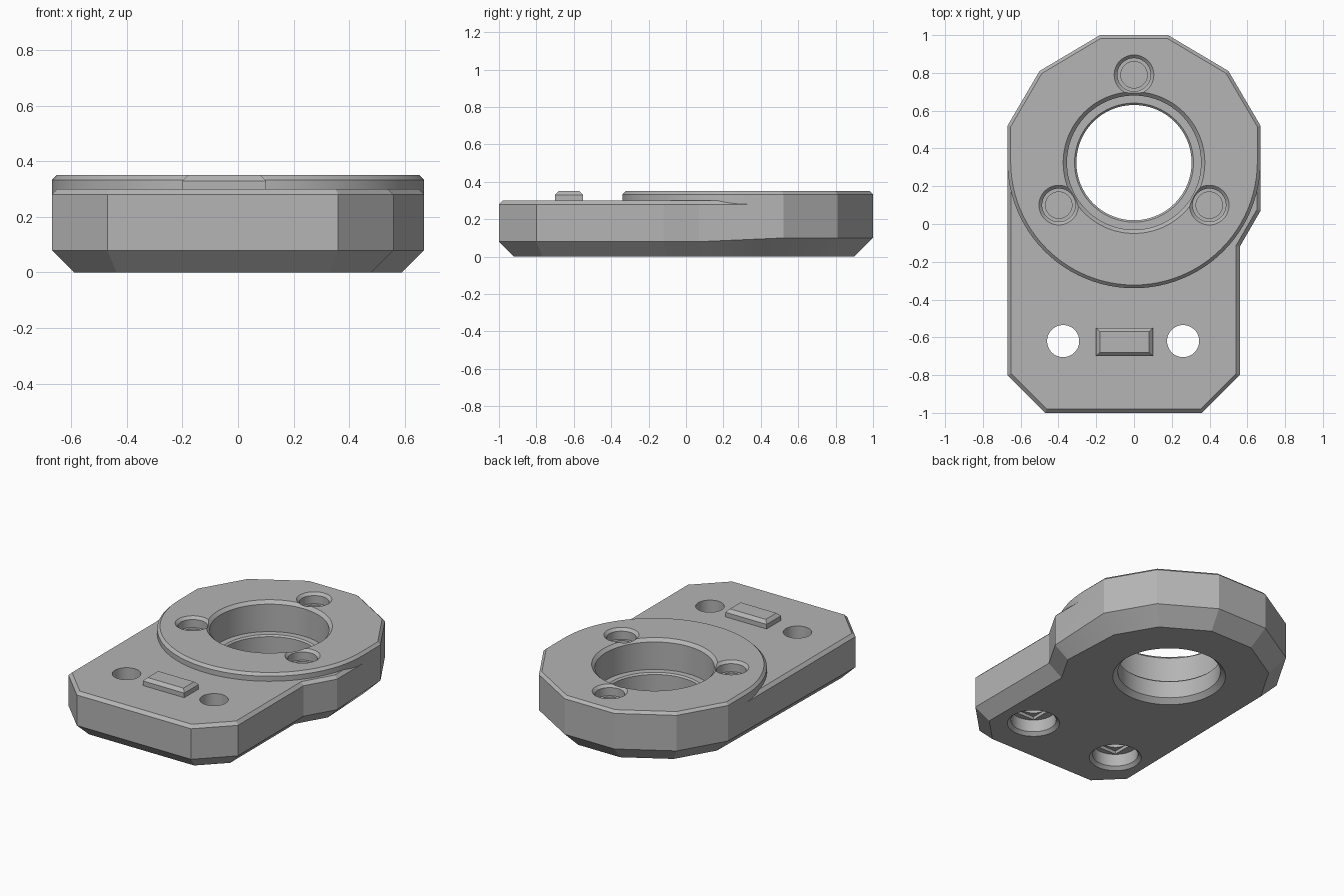
import bpy, bmesh, math
from mathutils import Vector

cube = bpy.data.objects.get("Cube")
if cube:
    bpy.data.objects.remove(cube, do_unlink=True)

GREY = (0.46, 0.46, 0.46, 1)
mat = bpy.data.materials.new("plain grey")
mat.use_nodes = True
mat.diffuse_color = GREY
mat.node_tree.nodes["Principled BSDF"].inputs["Base Color"].default_value = GREY


def loft(name, rings):
    """Closed solid through rings of 3D points with equal counts."""
    bm = bmesh.new()
    loops = [[bm.verts.new(p) for p in ring] for ring in rings]
    n = len(loops[0])
    for a, b in zip(loops, loops[1:]):
        for i in range(n):
            j = (i + 1) % n
            bm.faces.new((a[i], a[j], b[j], b[i]))
    bm.faces.new(loops[0][::-1])
    bm.faces.new(loops[-1])
    bmesh.ops.recalc_face_normals(bm, faces=bm.faces)
    mesh = bpy.data.meshes.new(name)
    bm.to_mesh(mesh)
    bm.free()
    mesh.materials.append(mat)
    ob = bpy.data.objects.new(name, mesh)
    bpy.context.collection.objects.link(ob)
    return ob


def inset(points, depth, z):
    """Mitred inward offset of a counter-clockwise outline; depth and z are functions of y."""
    ring = []
    for i, p in enumerate(points):
        p = Vector(p)
        a = (p - Vector(points[i - 1])).normalized()
        b = (Vector(points[(i + 1) % len(points)]) - p).normalized()
        na, nb = Vector((-a.y, a.x)), Vector((-b.y, b.x))
        q = p + (na + nb) * depth(p.y) / (1 + na.dot(nb))
        ring.append((q.x, q.y, z(p.y)))
    return ring


def turned(name, x, y, profile, sides=64):
    """Round solid from (radius, height) steps."""
    turns = [math.tau * i / sides for i in range(sides)]
    return loft(name, [[(x + r * math.cos(t), y + r * math.sin(t), z) for t in turns]
                       for r, z in profile])


def combine(target, tool, operation):
    mod = target.modifiers.new(operation.lower(), "BOOLEAN")
    mod.operation = operation
    mod.solver = "EXACT"
    mod.object = tool
    bpy.context.view_layer.objects.active = target
    bpy.ops.object.modifier_apply(modifier=mod.name)
    bpy.data.objects.remove(tool, do_unlink=True)


def level(value):
    return lambda y: value


CENTRE, RADIUS = 0.33, 0.67
SHOULDER, PLATE_TOP, DISC_TOP = 0.28, 0.30, 0.35

# Base plate with a faceted back and clipped front corners
back = [(0.67, 0.52), (0.5, 0.81), (0.18, 1), (-0.18, 1), (-0.5, 0.81), (-0.67, 0.52)]
outline = [(-0.47, -1), (0.36, -1), (0.56, -0.8), (0.56, -0.12), (0.67, 0.07)]
outline += back + [(-0.67, -0.8)]


def base_chamfer(y):
    return 0.10 if y > 0.5 else 0.08


plate = loft("mounting_plate", [
    inset(outline, base_chamfer, level(0)),
    inset(outline, level(0), base_chamfer),
    inset(outline, level(0), level(SHOULDER)),
    inset(outline, level(0.02), level(PLATE_TOP))])

# Raised disc: round in front, faceted behind
arc = [(RADIUS * math.cos(t), CENTRE + RADIUS * math.sin(t))
       for t in (math.pi * (1 + i / 48) for i in range(49))]
disc_outline = arc + back
disc = loft("raised_disc", [
    inset(disc_outline, level(0), level(SHOULDER)),
    inset(disc_outline, level(0), level(DISC_TOP - 0.017)),
    inset(disc_outline, level(0.017), level(DISC_TOP))])
combine(plate, disc, "UNION")

# Locating key on the front deck
key_outline = [(-0.2, -0.7), (0.1, -0.7), (0.1, -0.55), (-0.2, -0.55)]
key = loft("locating_key", [
    inset(key_outline, level(0), level(0.25)),
    inset(key_outline, level(0), level(0.33)),
    inset(key_outline, level(0.02), level(DISC_TOP))])
combine(plate, key, "UNION")

# Central stepped bore
bore = turned("bore_cutter", 0, CENTRE - 0.005, [
    (0.355, -0.02), (0.305, 0.03), (0.305, 0.14), (0.315, 0.15),
    (0.355, 0.15), (0.355, 0.33), (0.395, 0.37)], 96)
combine(plate, bore, "DIFFERENCE")

# Three blind screw pockets around the bore
for angle in (90, 210, 330):
    t = math.radians(angle)
    pocket = turned("pocket_cutter", 0.46 * math.cos(t), CENTRE + 0.46 * math.sin(t), [
        (0.07, 0.2), (0.07, 0.28), (0.088, 0.28), (0.088, 0.333), (0.125, 0.37)], 48)
    combine(plate, pocket, "DIFFERENCE")

# Two through holes, counterbored from below with a bridging slot
for x in (-0.375, 0.26):
    y = -0.62
    hole = turned("hole_cutter", x, y, [
        (0.175, -0.02), (0.135, 0.02), (0.135, 0.1), (0.085, 0.1), (0.085, 0.4)], 48)
    combine(plate, hole, "DIFFERENCE")
    slot = [(x - 0.085, y - 0.1), (x + 0.085, y - 0.1), (x + 0.085, y + 0.1), (x - 0.085, y + 0.1)]
    slot_cutter = loft("slot_cutter", [inset(slot, level(0), level(z)) for z in (0.09, 0.12)])
    combine(plate, slot_cutter, "DIFFERENCE")

# Smooth the round walls and keep the facets crisp
bpy.ops.object.select_all(action="DESELECT")
plate.select_set(True)
bpy.context.view_layer.objects.active = plate
bpy.ops.object.shade_smooth_by_angle(angle=math.radians(20))
